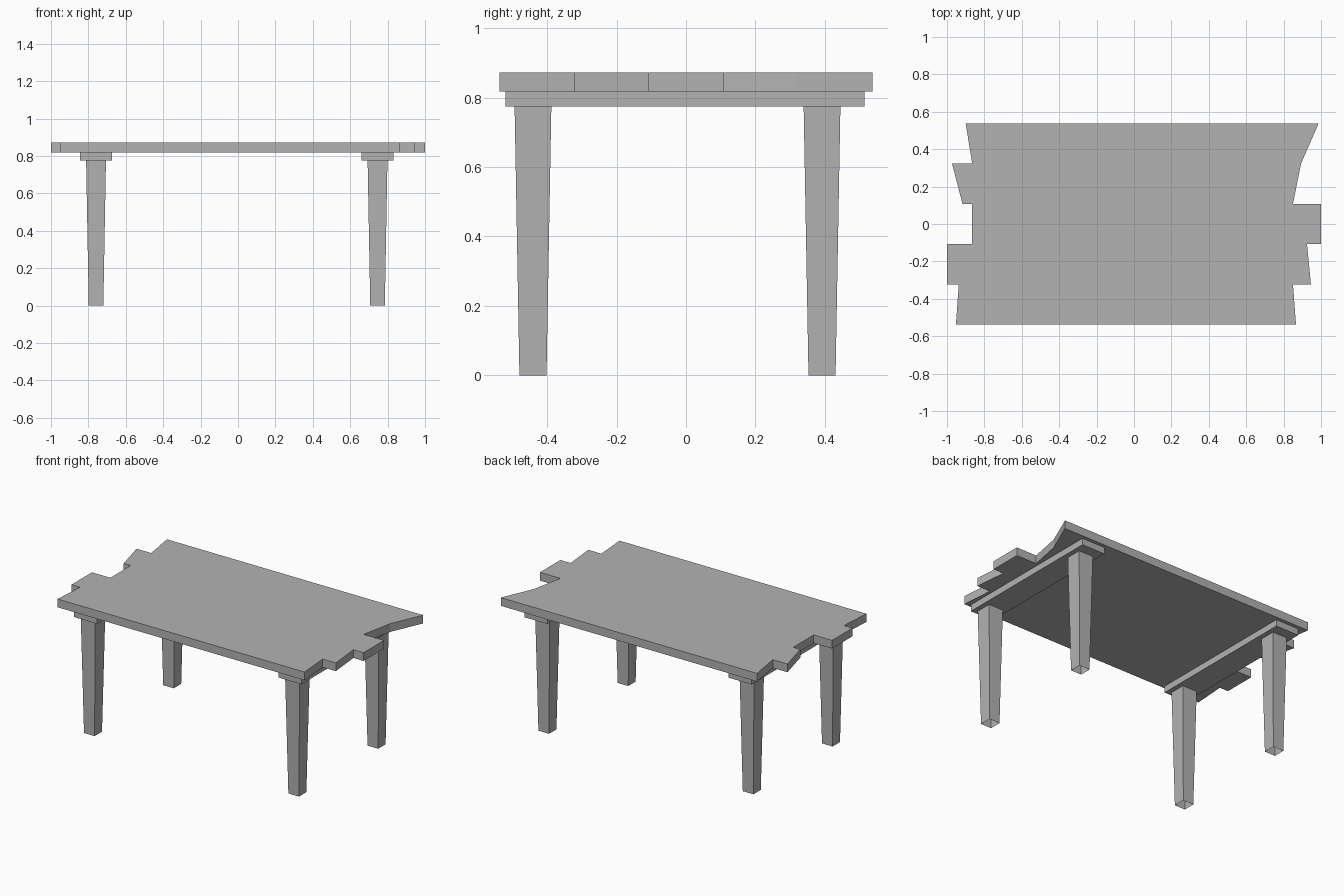
import bpy
import bmesh

if "Cube" in bpy.data.objects:
    bpy.data.objects.remove(bpy.data.objects["Cube"], do_unlink=True)

grey = bpy.data.materials.new("plain grey")
grey.use_nodes = True
grey.diffuse_color = (0.45, 0.45, 0.45, 1)
grey.node_tree.nodes["Principled BSDF"].inputs["Base Color"].default_value = grey.diffuse_color


def loft(name, bottom, top, z0, z1, capped=True):
    """Join two matching outlines with side walls, and cap the ends if wanted."""
    bm = bmesh.new()
    low = [bm.verts.new((x, y, z0)) for x, y in bottom]
    high = [bm.verts.new((x, y, z1)) for x, y in top]
    n = len(low)
    for i in range(n):
        j = (i + 1) % n
        bm.faces.new((low[i], low[j], high[j], high[i]))
    if capped:
        bm.faces.new(low[::-1])
        bm.faces.new(high)
    mesh = bpy.data.meshes.new(name)
    bm.to_mesh(mesh)
    bm.free()
    mesh.materials.append(grey)
    obj = bpy.data.objects.new(name, mesh)
    bpy.context.collection.objects.link(obj)
    return obj


def rect(cx, cy, hx, hy):
    return [(cx - hx, cy - hy), (cx + hx, cy - hy), (cx + hx, cy + hy), (cx - hx, cy + hy)]


# Tabletop: five planks of uneven length, front to back, sawn at odd angles.
# Each row holds the right end (front, back) and the left end (front, back).
PLANKS = [
    (-0.952, -0.937, 0.866, 0.85),
    (-1.0, -1.0, 0.946, 0.925),
    (-0.865, -0.865, 1.0, 1.0),
    (-0.917, -0.973, 0.85, 0.893),
    (-0.865, -0.9, 0.893, 0.987),
]
HALF_DEPTH = 0.538
WIDTH = 2 * HALF_DEPTH / len(PLANKS)
right_side, left_side = [], []
for i, (r0, r1, l0, l1) in enumerate(PLANKS):
    y0 = -HALF_DEPTH + i * WIDTH
    for side, a, b in ((right_side, r0, r1), (left_side, l0, l1)):
        for point in ((a, y0), (b, y0 + WIDTH)):
            # Skip a corner shared with the plank before
            if not side or abs(side[-1][0] - point[0]) + abs(side[-1][1] - point[1]) > 0.001:
                side.append(point)
outline = left_side + right_side[::-1]
TOP_Z, UNDER_Z, BAR_Z = 0.873, 0.818, 0.775
loft("tabletop", outline, outline, UNDER_Z, TOP_Z)

# Cross bars under the top, each with two tapered legs that are open at the ends
for side, x in (("right", -0.759), ("left", 0.746)):
    bar = rect(x, -0.003, 0.085, 0.517)
    loft(side + "_cross_bar", bar, bar, BAR_Z, UNDER_Z)
    for end, y in (("front", -0.441), ("back", 0.392)):
        loft(f"{end}_{side}_leg", rect(x, y, 0.039, 0.039), rect(x, y, 0.053, 0.053),
             0, BAR_Z, capped=False)
